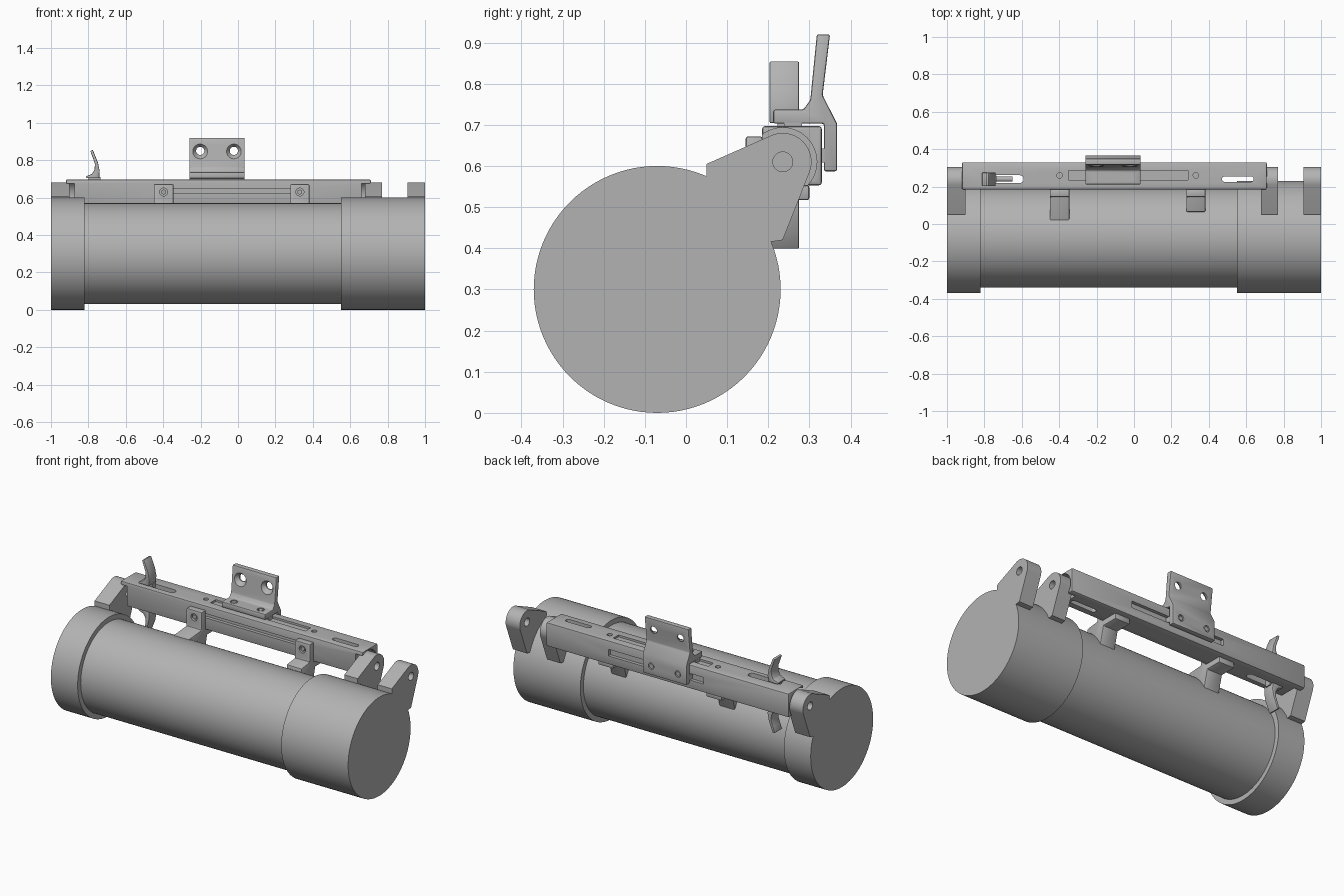
import bpy, bmesh, math
from mathutils import Vector, Matrix

old = bpy.data.objects.get("Cube")
if old:
    bpy.data.objects.remove(old, do_unlink=True)

grey = bpy.data.materials.new("plain grey")
grey.use_nodes = True
COLOUR = (0.45, 0.45, 0.45, 1)
grey.diffuse_color = COLOUR
grey.node_tree.nodes["Principled BSDF"].inputs["Base Color"].default_value = COLOUR


def finish(name, bm):
    bmesh.ops.recalc_face_normals(bm, faces=bm.faces[:])
    mesh = bpy.data.meshes.new(name)
    bm.to_mesh(mesh)
    bm.free()
    mesh.materials.append(grey)
    obj = bpy.data.objects.new(name, mesh)
    bpy.context.collection.objects.link(obj)
    return obj


def prism(name, profile, a, b, axis="x"):
    """Extrude a (y, z) profile along x, or an (x, z) profile along y."""
    bm = bmesh.new()
    if axis == "x":
        pts, step = [(a, p, q) for p, q in profile], (b - a, 0, 0)
    else:
        pts, step = [(p, a, q) for p, q in profile], (0, b - a, 0)
    face = bm.faces.new([bm.verts.new(p) for p in pts])
    out = bmesh.ops.extrude_face_region(bm, geom=[face])
    verts = [v for v in out["geom"] if isinstance(v, bmesh.types.BMVert)]
    bmesh.ops.translate(bm, verts=verts, vec=step)
    return finish(name, bm)


def box(name, x0, x1, y0, y1, z0, z1):
    return prism(name, [(y0, z0), (y1, z0), (y1, z1), (y0, z1)], x0, x1)


def cylinder(name, start, end, r1, r2=None, sides=32):
    start, end = Vector(start), Vector(end)
    axis = end - start
    turn = axis.to_track_quat("Z", "Y").to_matrix().to_4x4()
    bm = bmesh.new()
    bmesh.ops.create_cone(bm, cap_ends=True, segments=sides, radius1=r1,
                          radius2=r1 if r2 is None else r2, depth=axis.length,
                          matrix=Matrix.Translation((start + end) / 2) @ turn)
    return finish(name, bm)


def select(obj):
    bpy.ops.object.select_all(action="DESELECT")
    obj.select_set(True)
    bpy.context.view_layer.objects.active = obj


def cut(obj, *cutters):
    for cutter in cutters:
        mod = obj.modifiers.new("cut", "BOOLEAN")
        mod.operation, mod.solver, mod.object = "DIFFERENCE", "EXACT", cutter
        select(obj)
        bpy.ops.object.modifier_apply(modifier=mod.name)
        bpy.data.objects.remove(cutter, do_unlink=True)


def bevel(obj, width):
    mod = obj.modifiers.new("edge", "BEVEL")
    mod.width, mod.segments, mod.limit_method = width, 2, "ANGLE"
    select(obj)
    bpy.ops.object.modifier_apply(modifier=mod.name)


def smooth(obj):
    select(obj)
    bpy.ops.object.shade_smooth_by_angle(angle=math.radians(30))


# Main drum: slim middle with two wider end caps
CY, CZ = -0.07, 0.30
for name, x0, x1, r in (("drum_body", -0.83, 0.56, 0.27),
                        ("short_end_cap", -1, -0.82, 0.30),
                        ("long_end_cap", 0.55, 1, 0.30)):
    smooth(cylinder(name, (x0, CY, CZ), (x1, CY, CZ), r, sides=96))

# Hinge lugs with a rounded top and a pin hole
PY, PZ = 0.235, 0.61
arc = [(PY + 0.07 * math.cos(math.radians(t)), PZ + 0.07 * math.sin(math.radians(t)))
       for t in range(112, -22, -7)]
lug_profile = [(0.05, 0.605)] + arc + [(0.235, 0.42), (0.2, 0.415), (0.05, 0.45)]
for name, x0, x1 in (("left_outer_lug", 0.905, 1), ("left_inner_lug", 0.68, 0.77),
                     ("right_lug", -1, -0.9)):
    lug = prism(name, lug_profile, x0, x1)
    cut(lug, cylinder("cutter", (x0 - 0.1, PY, PZ), (x1 + 0.1, PY, PZ), 0.024))
    smooth(lug)


# Rail with pockets round the lugs, through slots and shallow grooves
def slot(x0, x1, y, half, z0, z1):
    pill = [(x + half * math.cos(t), y + half * math.sin(t))
            for x, first in ((x1 - half, -90), (x0 + half, 90))
            for t in [math.radians(first + 22.5 * i) for i in range(9)]]
    bm = bmesh.new()
    face = bm.faces.new([bm.verts.new((p, q, z0)) for p, q in pill])
    out = bmesh.ops.extrude_face_region(bm, geom=[face])
    verts = [v for v in out["geom"] if isinstance(v, bmesh.types.BMVert)]
    bmesh.ops.translate(bm, verts=verts, vec=(0, 0, z1 - z0))
    return finish("cutter", bm)


rail = box("rail", -0.92, 0.71, 0.185, 0.33, 0.553, 0.697)
bevel(rail, 0.007)
cut(rail,
    cylinder("cutter", (0.66, PY, PZ), (0.8, PY, PZ), 0.083),
    cylinder("cutter", (-1, PY, PZ), (-0.875, PY, PZ), 0.083),
    slot(-0.81, -0.59, 0.24, 0.021, 0.5, 0.8),
    slot(0.47, 0.64, 0.24, 0.015, 0.5, 0.8),
    box("cutter", -0.35, 0.29, 0.235, 0.285, 0.685, 0.75),
    box("cutter", -0.35, 0.29, 0.31, 0.4, 0.605, 0.645),
    box("cutter", -0.4, 0.33, 0.1, 0.205, 0.625, 0.65))
smooth(rail)

# Brackets carrying the rail on the drum, with screws
for side, x0, x1, front in (("right", -0.45, -0.345, 0.02), ("left", 0.28, 0.382, 0.065)):
    profile = [(front, 0.46), (front, 0.555), (0.145, 0.565), (0.145, 0.672),
               (0.186, 0.672), (0.186, 0.553), (0.3, 0.553), (0.3, 0.517),
               (0.2, 0.517), (0.165, 0.38), (0.1, 0.38)]
    bracket = prism(side + "_bracket", profile, x0, x1)
    bevel(bracket, 0.006)
    mid = (x0 + x1) / 2
    cut(bracket, cylinder("cutter", (mid, 0.1, 0.63), (mid, 0.16, 0.63), 0.021))
    smooth(bracket)
    smooth(cylinder(side + "_bracket_screw", (mid, 0.15, 0.63), (mid, 0.17, 0.63), 0.014, sides=6))
    cut(rail, cylinder("cutter", (mid, 0.26, 0.68), (mid, 0.26, 0.75), 0.015))

# Bent mounting plate straddling the rail, with countersunk holes
plate = prism("mounting_plate",
              [(0.212, 0.703), (0.335, 0.703), (0.335, 0.587), (0.367, 0.587),
               (0.367, 0.703), (0.332, 0.772), (0.35, 0.92), (0.318, 0.92),
               (0.302, 0.76), (0.285, 0.737), (0.212, 0.737)], -0.26, 0.035)
bevel(plate, 0.005)
for x in (-0.202, -0.022):
    cut(plate,
        cylinder("cutter", (x, 0.25, 0.85), (x, 0.4, 0.85), 0.022),
        cylinder("cutter", (x, 0.295, 0.85), (x, 0.335, 0.85), 0.052, 0.02),
        cylinder("cutter", (x, 0.25, 0.73), (x, 0.25, 0.78), 0.021),
        cylinder("cutter", (x, 0.358, 0.64), (x, 0.4, 0.64), 0.019))
    smooth(cylinder("plate_top_screw", (x, 0.25, 0.72), (x, 0.25, 0.736), 0.014, sides=16))
    smooth(cylinder("plate_back_screw", (x, 0.35, 0.64), (x, 0.364, 0.64), 0.013, sides=16))
smooth(plate)
box("plate_slider_top", -0.26, 0.035, 0.238, 0.282, 0.68, 0.706)
box("plate_slider_back", -0.26, 0.035, 0.305, 0.337, 0.608, 0.642)

# Curved finger hooks above and below the rail, joined by a sliding core
hook = [(-0.812, 0.704), (-0.742, 0.704), (-0.74, 0.745), (-0.748, 0.785),
        (-0.76, 0.815), (-0.776, 0.855), (-0.79, 0.85), (-0.777, 0.815),
        (-0.765, 0.78), (-0.767, 0.75), (-0.78, 0.727), (-0.812, 0.714)]
MIRROR = 2 * 0.6265
for name, points in (("upper_hook", hook),
                     ("lower_hook", [(x, MIRROR - z) for x, z in hook])):
    part = prism(name, points, 0.203, 0.275, "y")
    bevel(part, 0.004)
    smooth(part)
box("hook_core", -0.8, -0.735, 0.222, 0.258, 0.54, 0.71)
smooth(cylinder("slider_rod", (-0.74, 0.24, 0.665), (-0.65, 0.24, 0.665), 0.014, sides=24))
